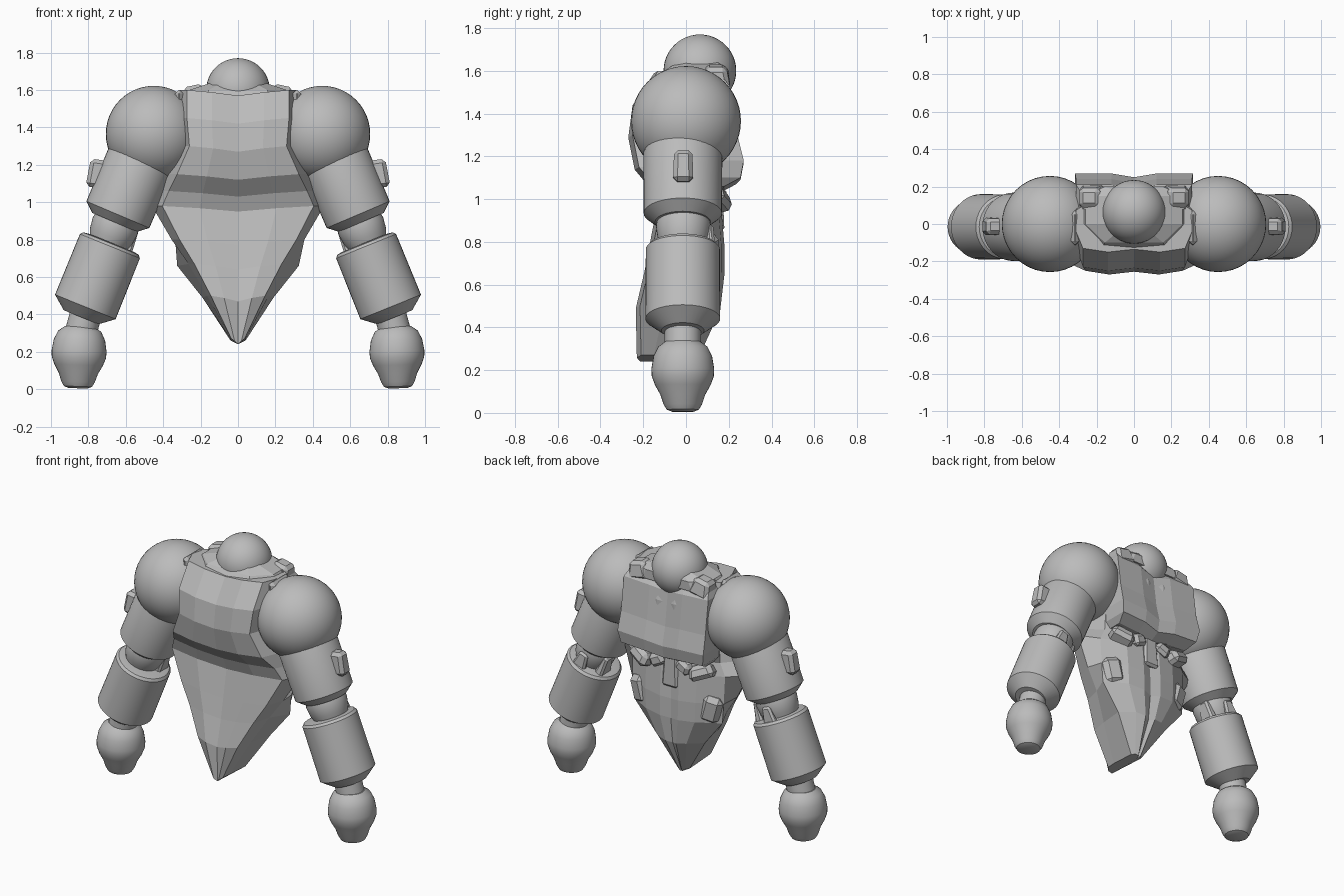
import bpy, bmesh, math
from mathutils import Vector, Matrix

if "Cube" in bpy.data.objects:
    bpy.data.objects.remove(bpy.data.objects["Cube"])

grey = bpy.data.materials.new("stone_grey")
grey.diffuse_color = (0.5, 0.5, 0.5, 1)
grey.use_nodes = True
grey.node_tree.nodes["Principled BSDF"].inputs["Base Color"].default_value = grey.diffuse_color


def finish(bm, name, smooth=False):
    bmesh.ops.recalc_face_normals(bm, faces=bm.faces)
    me = bpy.data.meshes.new(name)
    bm.to_mesh(me)
    bm.free()
    me.materials.append(grey)
    ob = bpy.data.objects.new(name, me)
    bpy.context.collection.objects.link(ob)
    me.polygons.foreach_set("use_smooth", [smooth] * len(me.polygons))
    if smooth:
        me.set_sharp_from_angle(angle=math.radians(35))
    return ob


def skin(bm, rings):
    """Bridge rings of points, cap both ends."""
    vs = [[bm.verts.new(p) for p in r] for r in rings]
    n = len(vs[0])
    for a, b in zip(vs, vs[1:]):
        for i in range(n):
            bm.faces.new((a[i], a[(i + 1) % n], b[(i + 1) % n], b[i]))
    bm.faces.new(vs[0])
    bm.faces.new(vs[-1])


def loft(name, halves):
    """Each half section runs from x=0 around to x=0 and is mirrored."""
    bm = bmesh.new()
    skin(bm, [h + [(-x, y, z) for x, y, z in h[-2:0:-1]] for h in halves])
    return finish(bm, name)


def revolve(name, profile, origin, lean, s, n=40):
    """Turn (radius, drop) points about an axis leaning outward by lean degrees."""
    bm = bmesh.new()
    skin(bm, [[(r * math.cos(2 * math.pi * i / n), r * math.sin(2 * math.pi * i / n), -d)
               for i in range(n)] for r, d in profile])
    bm.transform(Matrix.Translation(origin) @ Matrix.Rotation(-math.radians(lean), 4, 'Y'))
    bm.transform(Matrix.Diagonal((s, 1, 1, 1)))
    return finish(bm, name, True)


def ball(name, centre, r):
    bm = bmesh.new()
    bmesh.ops.create_uvsphere(bm, u_segments=40, v_segments=24, radius=r)
    bm.transform(Matrix.Translation(centre))
    return finish(bm, name, True)


def block(name, centre, size, rot, s, taper=1.0, bevel=0.015):
    """Chamfered box, top end scaled by taper."""
    bm = bmesh.new()
    bmesh.ops.create_cube(bm, size=1)
    for v in bm.verts:
        k = taper if v.co.z > 0 else 1
        v.co = Vector((v.co.x * size[0] * k, v.co.y * size[1] * k, v.co.z * size[2]))
    bmesh.ops.bevel(bm, geom=bm.edges[:], offset=bevel, segments=1, affect='EDGES')
    m = Matrix.Translation(centre)
    for axis, a in zip('XYZ', rot):
        m = m @ Matrix.Rotation(math.radians(a), 4, axis)
    bm.transform(m)
    bm.transform(Matrix.Diagonal((s, 1, 1, 1)))
    return finish(bm, name)


# torso: z, front width, front y, side y, back width, back y
rows = [(1.60, .31, -.15, -.04, .31, .15), (1.45, .31, -.25, -.12, .31, .20),
        (1.30, .295, -.27, -.14, .31, .20), (1.15, .37, -.24, -.12, .31, .18),
        (1.06, .42, -.165, -.04, .30, .14), (0.98, .46, -.135, 0, .34, .15),
        (0.80, .355, -.17, -.03, .335, .165), (0.67, .265, -.195, -.05, .325, .165),
        (0.50, .165, -.235, -.10, .19, .145), (0.27, .04, -.23, -.15, .04, .04)]
loft("torso", [[(0, yf + .015, z - .03), (.45 * w, yf, z - .012), (.88 * w, yf + .02, z),
                (w, ys, z), (wb, max(yb * .5, ys + .02), z - .01), (.55 * wb, yb, z - .01),
                (.2 * wb, yb + .015, z - .02), (0, yb - .005, z - .03)]
               for z, w, yf, ys, wb, yb in rows])

# upper back plate
loft("back_plate", [[(0, .08, z), (w, .08, z), (w, y, z), (.12, y, z - .01), (0, y - .02, z - .03)]
                    for z, w, y in [(1.60, .27, .15), (1.52, .31, .21), (1.30, .31, .24),
                                    (1.18, .315, .27), (1.10, .30, .255), (1.06, .27, .18)]])

# collar ring round the neck
loft("collar", [[(0, yf, z), (w * .6, yf, z), (w, .0, z), (w, .15, z), (w * .6, yb, z), (0, yb, z)]
                for z, w, yf, yb in [(1.54, .30, -.15, .20), (1.60, .26, -.10, .20),
                                     (1.64, .14, -.04, .17)]])
ball("head", (0, .065, 1.60), .17)

# spine below the plate
block("spine", (0, .13, .96), (.12, .10, .22), (0, 0, 0), 1, .8)

for s, side in ((1, "right"), (-1, "left")):
    # waist rubble and collar horn
    block("waist_pad_" + side, (.22, .145, 1.00), (.17, .11, .09), (10, -25, -15), s, .8, .025)
    block("waist_chip_" + side, (.10, .15, 1.01), (.11, .09, .08), (-10, 25, 10), s, .8, .02)
    block("hip_pad_" + side, (.25, .08, .75), (.13, .13, .18), (0, 15, -20), s, 1.0, .03)
    block("collar_horn_" + side, (.23, .14, 1.57), (.15, .14, .11), (0, 12, 0), s, .7, .02)
    block("chest_edge_" + side, (.315, -.02, 1.47), (.05, .20, .26), (0, 0, 0), s, .9, .02)

    # arm
    ball("shoulder_" + side, (s * .45, 0, 1.365), .257)
    revolve("upper_arm_" + side, [(.165, -.06), (.185, 0), (.183, .30), (.13, .345)],
            (.525, -.015, 1.21), 23, s)
    block("arm_badge_" + side, (.735, -.013, 1.15), (.14, .095, .15), (0, -8, 0), s, .9, .02)
    revolve("elbow_" + side, [(.09, -.12), (.12, -.07), (.128, -.01), (.12, .05), (.09, .12)],
            (.662, -.012, .86), 22, s)
    revolve("forearm_" + side, [(.13, -.02), (.16, -.015), (.173, 0), (.175, .35), (.10, .41)],
            (.685, -.015, .765), 22, s)
    block("elbow_guard_" + side, (.585, .03, .76), (.07, .14, .20), (0, -22, 0), s, .5, .012)
    block("elbow_fin_" + side, (.70, .115, .79), (.12, .05, .18), (0, -22, 0), s, .5, .012)
    revolve("wrist_" + side, [(.085, -.07), (.085, .05)], (.825, -.015, .36), 15, s)

    # hand: rounded fist narrowing downward
    revolve("hand_" + side, [(.08, 0), (.115, .025), (.137, .07), (.147, .13), (.145, .165),
                             (.13, .205), (.105, .25), (.09, .295), (.075, .32), (.05, .33)],
            (.845, -.015, .335), 2, s)
